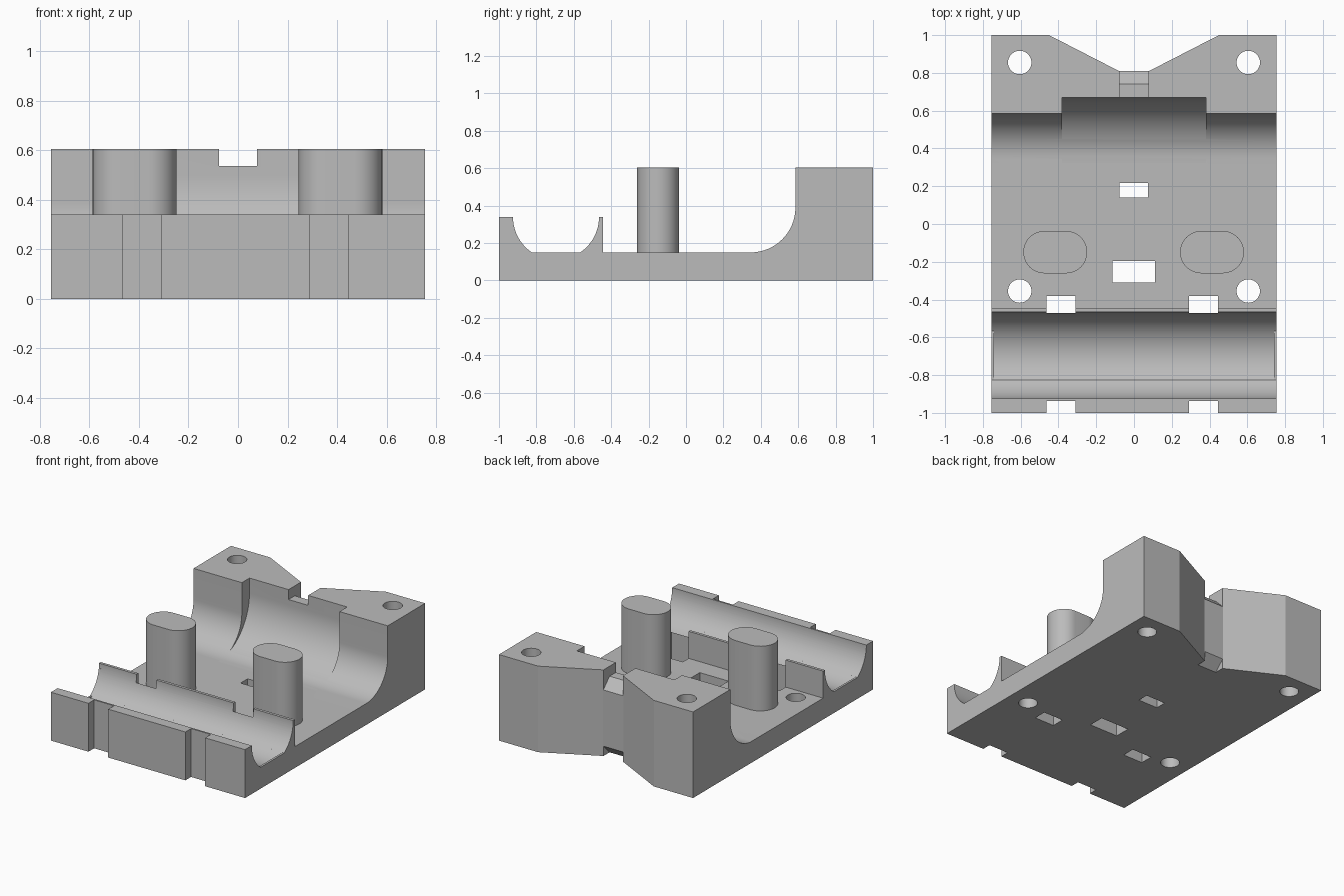
import bpy, bmesh
from math import sin, cos, radians, pi

cube = bpy.data.objects.get("Cube")
if cube:
    bpy.data.objects.remove(cube, do_unlink=True)

grey = bpy.data.materials.new("plain grey")
grey.use_nodes = True
colour = (0.5, 0.5, 0.5, 1)
grey.diffuse_color = colour
grey.node_tree.nodes["Principled BSDF"].inputs["Base Color"].default_value = colour


def arc(cx, cy, r, a0, a1, steps=24):
    return [(cx + r * cos(radians(a0 + (a1 - a0) * i / steps)),
             cy + r * sin(radians(a0 + (a1 - a0) * i / steps))) for i in range(steps + 1)]


def prism(name, outline, lo, hi, axis="z"):
    """Extrude an outline: (x, y) along z, or (y, z) along x."""
    bm = bmesh.new()
    place = (lambda u, v, t: (u, v, t)) if axis == "z" else (lambda u, v, t: (t, u, v))
    ends = [[bm.verts.new(place(u, v, t)) for u, v in outline] for t in (lo, hi)]
    bm.faces.new(ends[0][::-1])
    bm.faces.new(ends[1])
    n = len(outline)
    for i in range(n):
        j = (i + 1) % n
        bm.faces.new((ends[0][i], ends[0][j], ends[1][j], ends[1][i]))
    bmesh.ops.recalc_face_normals(bm, faces=bm.faces)
    mesh = bpy.data.meshes.new(name)
    bm.to_mesh(mesh)
    bm.free()
    mesh.materials.append(grey)
    ob = bpy.data.objects.new(name, mesh)
    bpy.context.collection.objects.link(ob)
    return ob


def rect(u0, u1, v0, v1):
    return [(u0, v0), (u1, v0), (u1, v1), (u0, v1)]


def activate(ob):
    bpy.ops.object.select_all(action="DESELECT")
    ob.select_set(True)
    bpy.context.view_layer.objects.active = ob


def cut(body, cutter):
    cutter.hide_render = True
    mod = body.modifiers.new("cut", "BOOLEAN")
    mod.operation = "DIFFERENCE"
    mod.solver = "EXACT"
    mod.object = cutter
    activate(body)
    bpy.ops.object.modifier_apply(modifier=mod.name)
    bpy.data.objects.remove(cutter, do_unlink=True)


# Base: side profile with front cradle, floor and tall rear block
FLOOR, LIP, TOP = 0.15, 0.34, 0.605
gy, gr = -0.695, 0.23
profile = [(-1, 0), (1, 0), (1, TOP), (0.585, TOP)]
profile += arc(0.345, 0.39, 0.24, 0, -90)
profile += [(-0.445, FLOOR), (-0.445, LIP)]
profile += arc(gy, LIP, gr, 0, -55.7, 16)
profile += arc(gy, LIP, gr, -124.3, -180, 16)
profile += [(-1, LIP)]
base = prism("base", profile, -0.755, 0.755, "x")

# Deeper cradle groove between thin end lips
cut(base, prism("groove_cutter", arc(gy, LIP, gr, -180, 0, 64) + [(gy + gr, 0.5), (gy - gr, 0.5)],
                -0.74, 0.74, "x"))

# Wider curved pocket in the middle of the rear block
pocket = arc(0.32, 0.499, 0.35, -90, 0, 32) + [(0.67, 0.8), (0.32, 0.8)]
cut(base, prism("pocket_cutter", pocket, -0.38, 0.38, "x"))

# Tapered notch in the back
cut(base, prism("back_notch_cutter",
                [(-0.45, 1), (-0.08, 0.81), (0.08, 0.81), (0.45, 1), (0.45, 1.2), (-0.45, 1.2)], -1, 1))

# Strap channel over the rear wall, chamfered at top and bottom
cut(base, prism("strap_top_cutter",
                [(0.6, 0.535), (0.74, 0.535), (0.84, 0.435), (0.84, 0.8), (0.6, 0.8)], -0.076, 0.076, "x"))
cut(base, prism("strap_bottom_cutter",
                [(0.72, -0.02), (0.84, 0.1), (0.84, -0.02)], -0.076, 0.076, "x"))

# Round screw holes
for x in (-0.605, 0.605):
    for y in (-0.355, 0.855):
        cut(base, prism("screw_hole_cutter", arc(x, y, 0.062, 0, 350, 35), -1, 1))

# Rectangular slots through the floor
cut(base, prism("middle_slot_cutter", rect(-0.113, 0.11, -0.31, -0.197), -1, 1))
cut(base, prism("rear_slot_cutter", rect(-0.078, 0.075, 0.14, 0.218), -1, 1))
for x in (-0.386, 0.368):
    cut(base, prism("tie_slot_cutter", rect(x - 0.077, x + 0.077, -0.472, -0.38), -1, 1))
    cut(base, prism("front_notch_cutter", rect(x - 0.077, x + 0.077, -1.2, -0.937), -1, 1))

# Two rounded posts
parts = [base]
for name, x in (("right_post", -0.417), ("left_post", 0.413)):
    outline = arc(x + 0.057, -0.149, 0.112, -90, 90) + arc(x - 0.057, -0.149, 0.112, 90, 270)
    parts.append(prism(name, outline, FLOOR - 0.02, TOP))

for ob in parts:
    activate(ob)
    bpy.ops.object.shade_smooth_by_angle(angle=radians(25))
